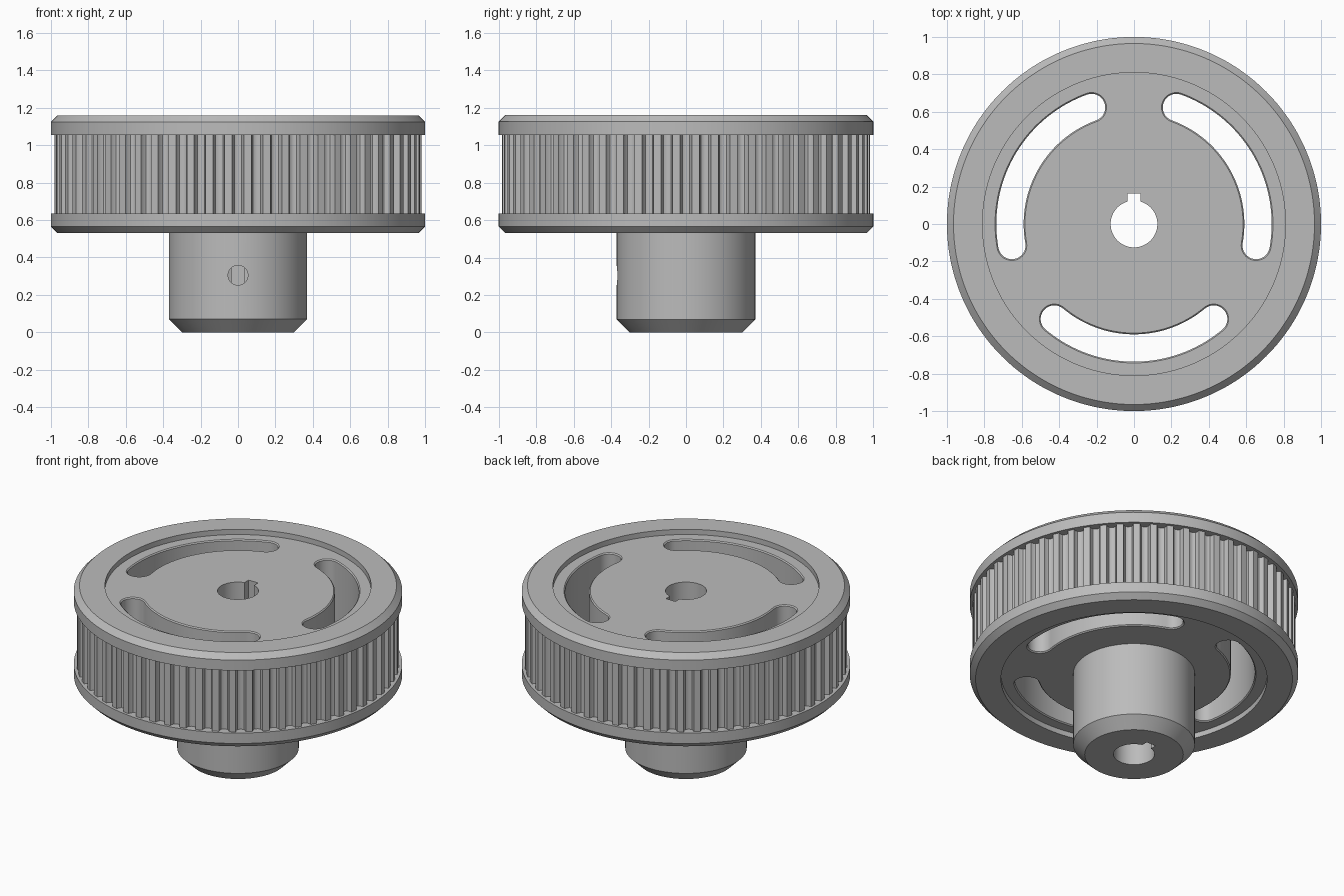
import bpy, bmesh, math
from math import sin, cos, pi, radians

if "Cube" in bpy.data.objects:
    bpy.data.objects.remove(bpy.data.objects["Cube"])

grey = bpy.data.materials.new("machined grey")
grey.diffuse_color = (0.5, 0.5, 0.5, 1)
grey.use_nodes = True
grey.node_tree.nodes["Principled BSDF"].inputs["Base Color"].default_value = grey.diffuse_color


def loft(name, loops):
    """Closed solid through a stack of equal-length point loops."""
    bm = bmesh.new()
    rings = [[bm.verts.new(p) for p in loop] for loop in loops]
    n = len(rings[0])
    for a, b in zip(rings, rings[1:]):
        for i in range(n):
            j = (i + 1) % n
            bm.faces.new((a[i], a[j], b[j], b[i]))
    bm.faces.new(rings[0][::-1])
    bm.faces.new(rings[-1])
    bmesh.ops.recalc_face_normals(bm, faces=bm.faces)
    me = bpy.data.meshes.new(name)
    bm.to_mesh(me)
    bm.free()
    me.materials.append(grey)
    ob = bpy.data.objects.new(name, me)
    bpy.context.collection.objects.link(ob)
    return ob


def at_z(outline, z):
    return [(x, y, z) for x, y in outline]


# Belt teeth: one pitch as (fraction of pitch, groove depth)
TEETH = 60
PITCH = [(-.30, 0), (-.27, .018), (-.20, .031), (-.08, .037), (.08, .037),
         (.20, .031), (.27, .018), (.30, 0), (.50, 0)]
angles = [((t + f) * 2 * pi / TEETH, d) for t in range(TEETH) for f, d in PITCH]


def ring(r, z, toothed=False):
    return [((r - d * toothed) * cos(a), (r - d * toothed) * sin(a), z) for a, d in angles]


# Turned body: hub, lower flange, toothed rim, upper flange, recessed web
pulley = loft("pulley_body", [
    ring(.30, 0), ring(.37, .07), ring(.37, .565),
    ring(.81, .565), ring(.81, .53), ring(.965, .53), ring(1, .565), ring(1, .635),
    ring(.982, .635, True), ring(.982, 1.055, True),
    ring(1, 1.055), ring(1, 1.125), ring(.965, 1.16), ring(.81, 1.16), ring(.81, 1.125)])

# Bore with keyway
k = .035
a0 = math.acos(k / .125)
bore = [(.125 * cos(t), .125 * sin(t))
        for t in (pi - a0 + (pi + 2 * a0) * i / 64 for i in range(65))]
bore += [(k, .163), (-k, .163)]
cutters = [loft("bore_cutter", [at_z(bore, -.1), at_z(bore, 1.3)])]


# Three curved slots with eased edges
def slot(mid, w, r=.663, half=radians(40)):
    pts = []
    for i in range(41):
        a = mid - half + 2 * half * i / 40
        pts.append(((r + w) * cos(a), (r + w) * sin(a)))
    for end, rot in ((mid + half, 0), (mid - half, pi)):
        cx, cy = r * cos(end), r * sin(end)
        for i in range(1, 16):
            b = end + rot + pi * i / 16
            pts.append((cx + w * cos(b), cy + w * sin(b)))
        if rot == 0:
            for i in range(41):
                a = mid + half - 2 * half * i / 40
                pts.append(((r - w) * cos(a), (r - w) * sin(a)))
    return pts


for deg in (30, 150, 270):
    layers = [(.08, .55), (.08, .565), (.073, .572), (.073, 1.118), (.08, 1.125), (.08, 1.2)]
    cutters.append(loft("slot_cutter", [at_z(slot(radians(deg), w), z) for w, z in layers]))

# Set screw hole from the front of the hub into the bore
cutters.append(loft("set_screw_cutter", [
    [(.053 * cos(t), y, .305 + .053 * sin(t)) for t in (2 * pi * i / 32 for i in range(32))]
    for y in (-.5, 0)]))

bpy.context.view_layer.objects.active = pulley
pulley.select_set(True)
for c in cutters:
    c.hide_render = True
    m = pulley.modifiers.new("cut", 'BOOLEAN')
    m.operation, m.solver, m.object = 'DIFFERENCE', 'EXACT', c
    bpy.ops.object.modifier_apply(modifier=m.name)
for c in cutters:
    bpy.data.objects.remove(c)

bpy.ops.object.select_all(action='DESELECT')
pulley.select_set(True)
bpy.ops.object.shade_smooth_by_angle(angle=radians(30))
